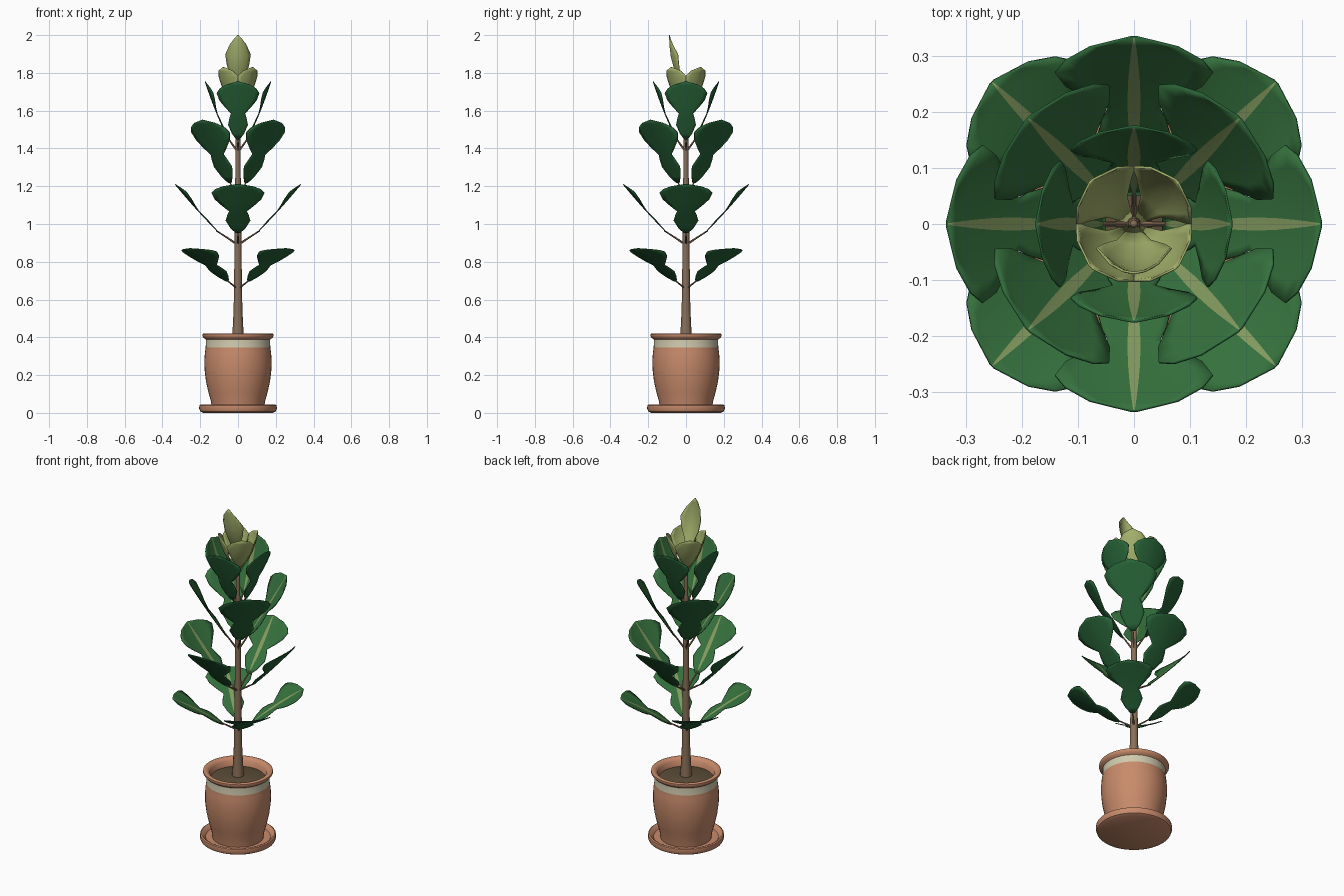
import bpy, bmesh, math
from mathutils import Vector

if "Cube" in bpy.data.objects:
    bpy.data.objects.remove(bpy.data.objects["Cube"])


def mat(name, r, g, b):
    lin = [((c / 255 + 0.055) / 1.055) ** 2.4 if c > 10 else c / 255 / 12.92 for c in (r, g, b)]
    m = bpy.data.materials.new(name)
    m.diffuse_color = (*lin, 1)
    m.use_nodes = True
    m.node_tree.nodes["Principled BSDF"].inputs["Base Color"].default_value = m.diffuse_color
    return m


CLAY = mat("terracotta", 200, 139, 107)
BAND = mat("cream band", 208, 202, 174)
SOIL = mat("soil", 92, 78, 56)
BARK = mat("bark", 138, 112, 88)
LEAF = mat("leaf green", 53, 113, 61)
UNDER = mat("leaf underside", 39, 99, 55)
RIB = mat("leaf midrib", 132, 155, 95)
YOUNG = mat("young leaf", 163, 176, 107)


def finish(name, bm, mats, angle=40):
    me = bpy.data.meshes.new(name)
    bm.to_mesh(me)
    bm.free()
    ob = bpy.data.objects.new(name, me)
    bpy.context.collection.objects.link(ob)
    for m in mats:
        me.materials.append(m)
    bpy.ops.object.select_all(action='DESELECT')
    ob.select_set(True)
    bpy.context.view_layer.objects.active = ob
    bpy.ops.object.shade_smooth_by_angle(angle=math.radians(angle))
    return ob


def lathe(name, profile, mats, sides=40, rule=None):
    """Spin an (r, z) profile around z; r = 0 ends become poles."""
    bm = bmesh.new()
    rings = []
    for r, z in profile:
        if r == 0:
            rings.append([bm.verts.new((0, 0, z))] * sides)
        else:
            rings.append([bm.verts.new((r * math.cos(k * math.tau / sides),
                                        r * math.sin(k * math.tau / sides), z)) for k in range(sides)])
    for i in range(len(rings) - 1):
        a, b = rings[i], rings[i + 1]
        for k in range(sides):
            n = (k + 1) % sides
            f = bm.faces.new(list(dict.fromkeys((a[k], a[n], b[n], b[k]))))
            if rule:
                f.material_index = rule(i)
    bmesh.ops.recalc_face_normals(bm, faces=bm.faces)
    return finish(name, bm, mats)


# Pot, saucer and soil
lathe("saucer", [(0, 0), (0.185, 0), (0.2, 0.008), (0.206, 0.024), (0.204, 0.04), (0.197, 0.044),
                 (0.188, 0.04), (0.175, 0.022), (0, 0.02)], [CLAY])
pot = [(0, 0.022), (0.138, 0.022), (0.143, 0.06), (0.157, 0.11), (0.170, 0.17), (0.177, 0.23),
       (0.178, 0.28), (0.175, 0.32), (0.171, 0.345), (0.170, 0.388), (0.182, 0.397), (0.189, 0.408),
       (0.188, 0.417), (0.180, 0.421), (0.165, 0.418), (0.152, 0.405), (0.146, 0.36), (0, 0.35)]
lathe("pot", pot, [CLAY, BAND], rule=lambda i: 1 if i == 8 else 0)
lathe("soil", [(0.147, 0.36), (0.147, 0.372), (0.08, 0.385), (0, 0.39)], [SOIL])

# Trunk
lathe("trunk", [(0, 0.36), (0.034, 0.37), (0.029, 0.43), (0.023, 0.55), (0.02, 0.75), (0.017, 1.0),
                (0.014, 1.3), (0.011, 1.55), (0.007, 1.74), (0, 1.75)], [BARK], sides=12)


def stalk(name, p0, p1, radius):
    """Thin tapered leaf stalk between two points."""
    d = p1 - p0
    bm = bmesh.new()
    bmesh.ops.create_cone(bm, cap_ends=True, segments=6, radius1=radius, radius2=radius * 0.6, depth=d.length)
    bm.transform(d.to_track_quat('Z', 'Y').to_matrix().to_4x4())
    bmesh.ops.translate(bm, vec=(p0 + p1) / 2, verts=bm.verts)
    finish(name, bm, [BARK])


# Leaf outlines: (fraction of length, half width)
FIDDLE = [(0, 0.012), (0.1, 0.04), (0.25, 0.065), (0.37, 0.056), (0.45, 0.046), (0.55, 0.084),
          (0.66, 0.122), (0.78, 0.14), (0.86, 0.122), (0.94, 0.078), (1, 0.004)]
BUD = [(0, 0.008), (0.2, 0.03), (0.42, 0.056), (0.62, 0.065), (0.82, 0.042), (0.93, 0.02), (1, 0.002)]
CUP = [(0, 0.008), (0.25, 0.026), (0.5, 0.054), (0.75, 0.072), (0.9, 0.05), (1, 0.004)]


def leaf(name, azimuth, base, tip, outline, width, cup, bow, mats):
    """Cupped blade from base to tip, both given as (radius, height)."""
    a = math.radians(azimuth)
    out = Vector((math.cos(a), math.sin(a), 0))
    up = Vector((0, 0, 1))
    p0, p1 = (out * r + up * z for r, z in (base, tip))
    d = (p1 - p0).normalized()
    side = up.cross(out)
    n = d.cross(side)
    bm = bmesh.new()
    rows = []
    for s, hw in outline:
        hw *= width
        rib = min(0.010 * math.sin(math.pi * s) + 0.0015, hw * 0.3)
        c = p0.lerp(p1, s) - n * bow * math.sin(math.pi * s)
        ys = (-hw, -hw * 0.75, -hw * 0.45, -rib, rib, hw * 0.45, hw * 0.75, hw)
        rows.append([bm.verts.new(c + side * y + n * cup * y * y) for y in ys])
    for i in range(len(rows) - 1):
        for j in range(7):
            f = bm.faces.new((rows[i][j], rows[i + 1][j], rows[i + 1][j + 1], rows[i][j + 1]))
            f.material_index = 1 if j == 3 else 0
    ob = finish(name, bm, mats, 60)
    sol = ob.modifiers.new("thickness", 'SOLIDIFY')
    sol.thickness = 0.004
    sol.offset = -1
    sol.material_offset = 2
    sol.material_offset_rim = 2
    return p0


# Leaf tiers: first angle, trunk height of stalk, base, tip, width scale, cup, bow
GREEN = [LEAF, RIB, UNDER, UNDER]
TIERS = [("lowest", 45, 0.655, (0.08, 0.70), (0.357, 0.872), 0.91, 1.2, -0.006),
         ("lower", 0, 0.89, (0.10, 0.955), (0.332, 1.212), 1.0, 1.0, 0.004),
         ("middle", 45, 1.13, (0.06, 1.22), (0.265, 1.552), 1.02, 1.0, 0.004),
         ("upper", 0, 1.38, (0.05, 1.45), (0.172, 1.755), 0.8, 1.6, 0.006)]
for label, start, z, base, tip, width, cup, bow in TIERS:
    for k in range(4):
        p = leaf(f"{label}_leaf_{k + 1}", start + 90 * k, base, tip, FIDDLE, width, cup, bow, GREEN)
        stalk(f"{label}_stalk_{k + 1}", Vector((0, 0, z)), p + (p - Vector((0, 0, z))) * 0.15, 0.006)

# Young leaves around the crown and the upright tip leaf
PALE = [YOUNG] * 4
for k in range(4):
    leaf(f"crown_leaf_{k + 1}", 45 + 90 * k, (0.012, 1.62), (0.106, 1.83), CUP, 1.0, 5, 0.016, PALE)
leaf("tip_leaf", -90, (0.005, 1.72), (0.085, 2.0), BUD, 1.0, 9, 0.026, PALE)
